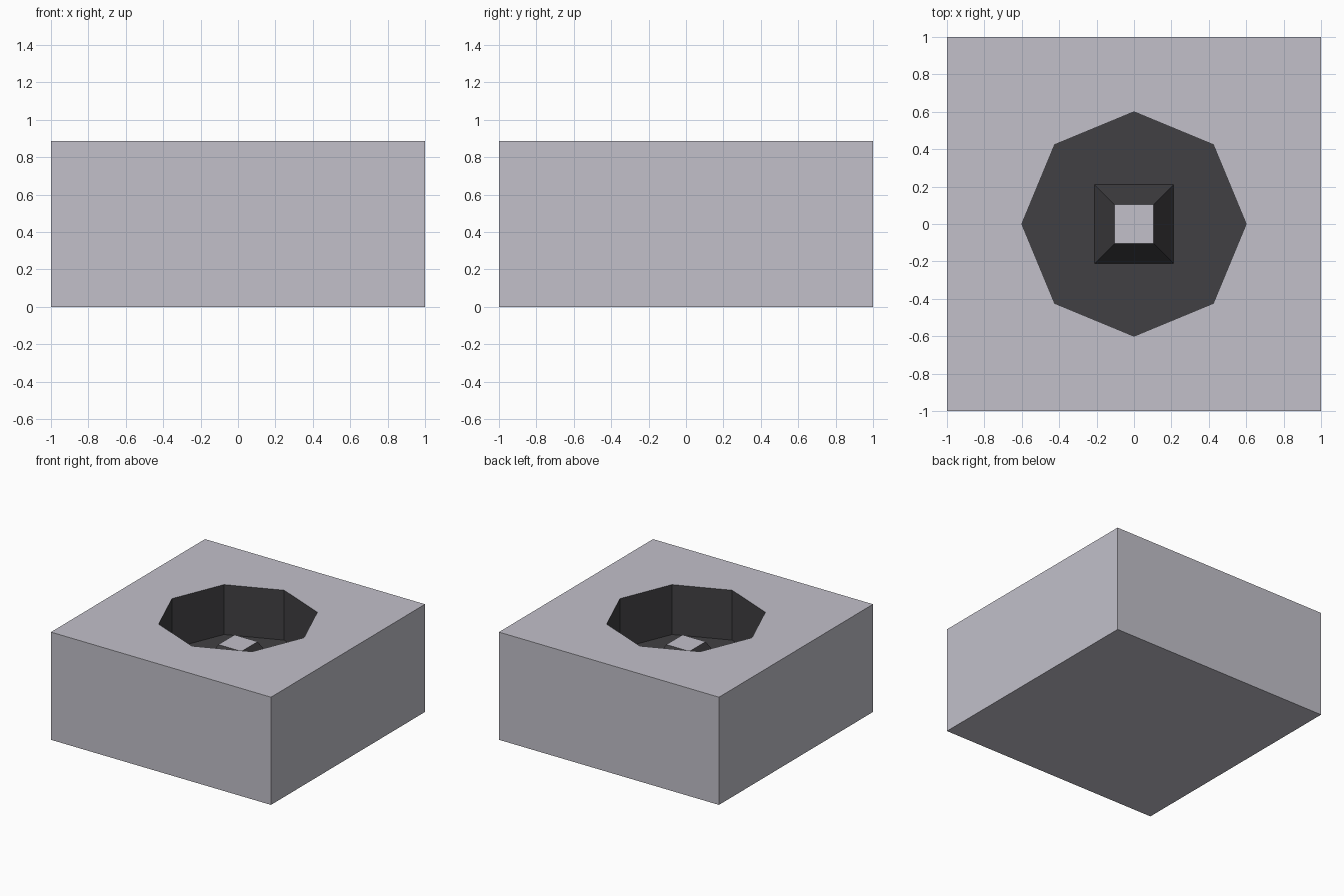
import bpy, bmesh, math

if "Cube" in bpy.data.objects:
    bpy.data.objects.remove(bpy.data.objects["Cube"])

def material(name, rgb):
    m = bpy.data.materials.new(name)
    m.diffuse_color = (*rgb, 1)
    m.use_nodes = True
    m.node_tree.nodes["Principled BSDF"].inputs["Base Color"].default_value = m.diffuse_color
    return m

light = material("pale grey", (0.54, 0.53, 0.59))
dark = material("charcoal", (0.053, 0.051, 0.056))
TOP, FLOOR, PEG_TOP = 0.885, 0.475, 0.68

def ring(bm, n, r, z, phase=0):
    return [bm.verts.new((r * math.cos(phase + 2 * math.pi * i / n),
                          r * math.sin(phase + 2 * math.pi * i / n), z)) for i in range(n)]

def bridge(bm, a, b, mat):
    n = len(a)
    for i in range(n):
        f = bm.faces.new((a[i], a[(i + 1) % n], b[(i + 1) % n], b[i]))
        f.material_index = mat

def finish(bm, name):
    me = bpy.data.meshes.new(name)
    bm.to_mesh(me)
    bm.free()
    me.materials.append(light)
    me.materials.append(dark)
    ob = bpy.data.objects.new(name, me)
    bpy.context.collection.objects.link(ob)
    return ob

# Square block with an octagonal well
bm = bmesh.new()
outline = [(1, 0), (1, 1), (0, 1), (-1, 1), (-1, 0), (-1, -1), (0, -1), (1, -1)]
base = [bm.verts.new((x, y, 0)) for x, y in outline if x and y]
upper = [bm.verts.new((x, y, TOP)) for x, y in outline]
rim = ring(bm, 8, 0.6, TOP)
floor = ring(bm, 8, 0.6, FLOOR)
bm.faces.new(base[::-1])
for i in range(4):
    j = (i + 1) % 4
    k = 2 * i + 1
    bm.faces.new((base[i], base[j], upper[(k + 2) % 8], upper[(k + 1) % 8], upper[k]))
bridge(bm, upper, rim, 0)
bridge(bm, rim, floor, 1)
bm.faces.new(floor).material_index = 1
finish(bm, "block_with_well")

# Tapered square peg on the well floor, with a pale top
bm = bmesh.new()
a = ring(bm, 4, 0.21 * math.sqrt(2), FLOOR, math.pi / 4)
b = ring(bm, 4, 0.105 * math.sqrt(2), PEG_TOP, math.pi / 4)
bridge(bm, a, b, 1)
bm.faces.new(b).material_index = 0
finish(bm, "centre_peg")
